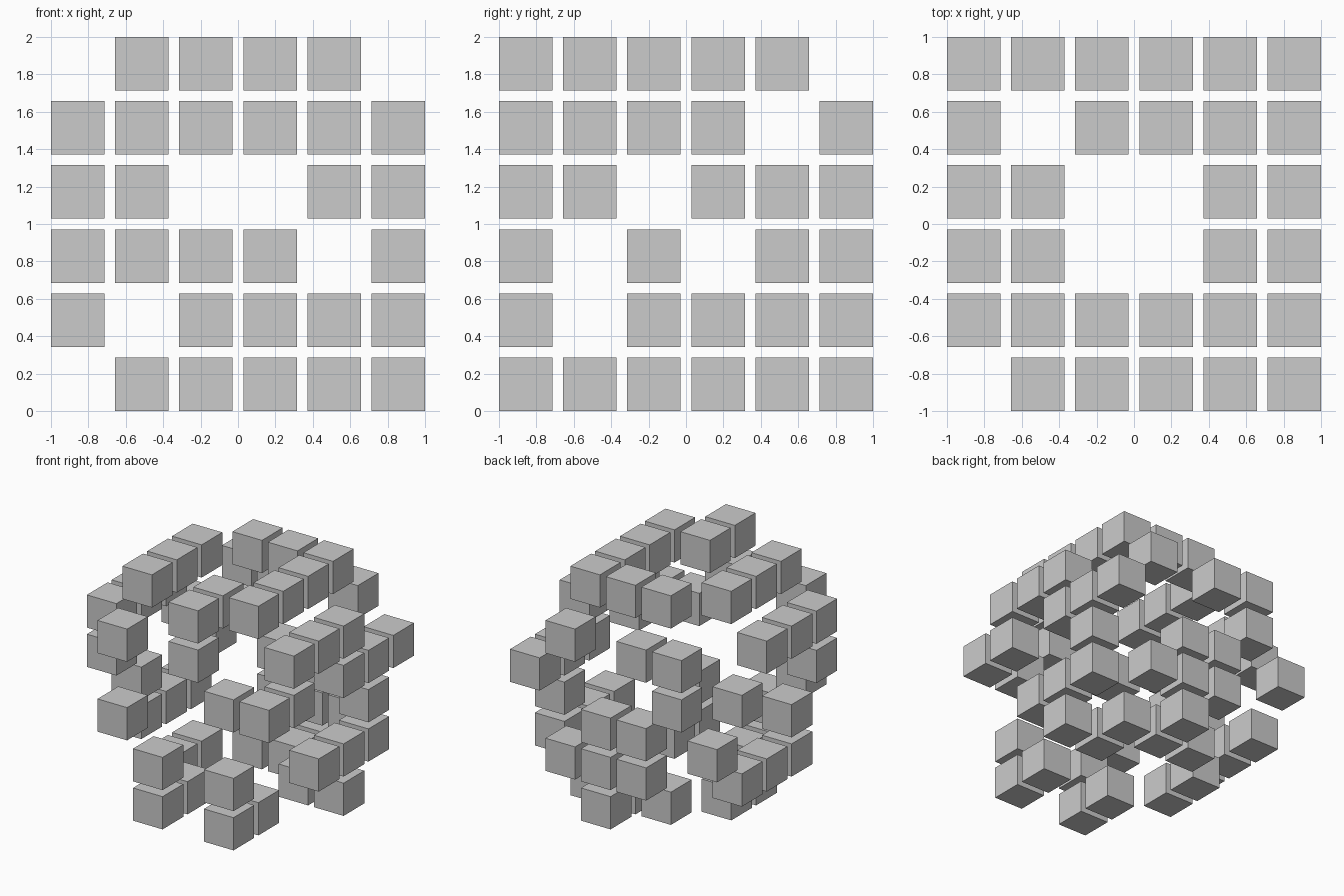
import bpy
import bmesh
from mathutils import Matrix, Vector

if "Cube" in bpy.data.objects:
    bpy.data.objects.remove(bpy.data.objects["Cube"])

SIZE = 2 / 7          # cube edge
PITCH = 12 / 35       # grid spacing

# Layers from bottom to top; rows run front to back, characters left to right
LAYERS = [
    ("..#.#.", "..#.#.", ".#....", ".#..##", "..###.", "...#.."),
    ("..#.#.", "......", "#....#", "#....#", "#....#", "..###."),
    (".#....", "......", "#.....", "......", ".....#", "#.##.."),
    ("....##", "#....#", "......", ".....#", "#....#", ".#...#"),
    (".#.#..", "#....#", "#....#", "#....#", "......", ".##.#."),
    ("...#..", ".#.##.", ".#..#.", ".#..#.", "..###.", "......"),
]


def cube_layer(name, rows, level):
    """One horizontal layer of separate cubes."""
    bm = bmesh.new()
    for j, row in enumerate(rows):
        for i, cell in enumerate(row):
            if cell == "#":
                pos = Vector(((i - 2.5) * PITCH, (j - 2.5) * PITCH, 0))
                bmesh.ops.create_cube(bm, size=SIZE, matrix=Matrix.Translation(pos))
    mesh = bpy.data.meshes.new(name)
    bm.to_mesh(mesh)
    bm.free()
    obj = bpy.data.objects.new(name, mesh)
    obj.location.z = SIZE / 2 + level * PITCH
    bpy.context.collection.objects.link(obj)


# Stack of cube layers forming the hollow block shell
for level, rows in enumerate(LAYERS):
    cube_layer(f"cube_layer_{level + 1}", rows, level)
